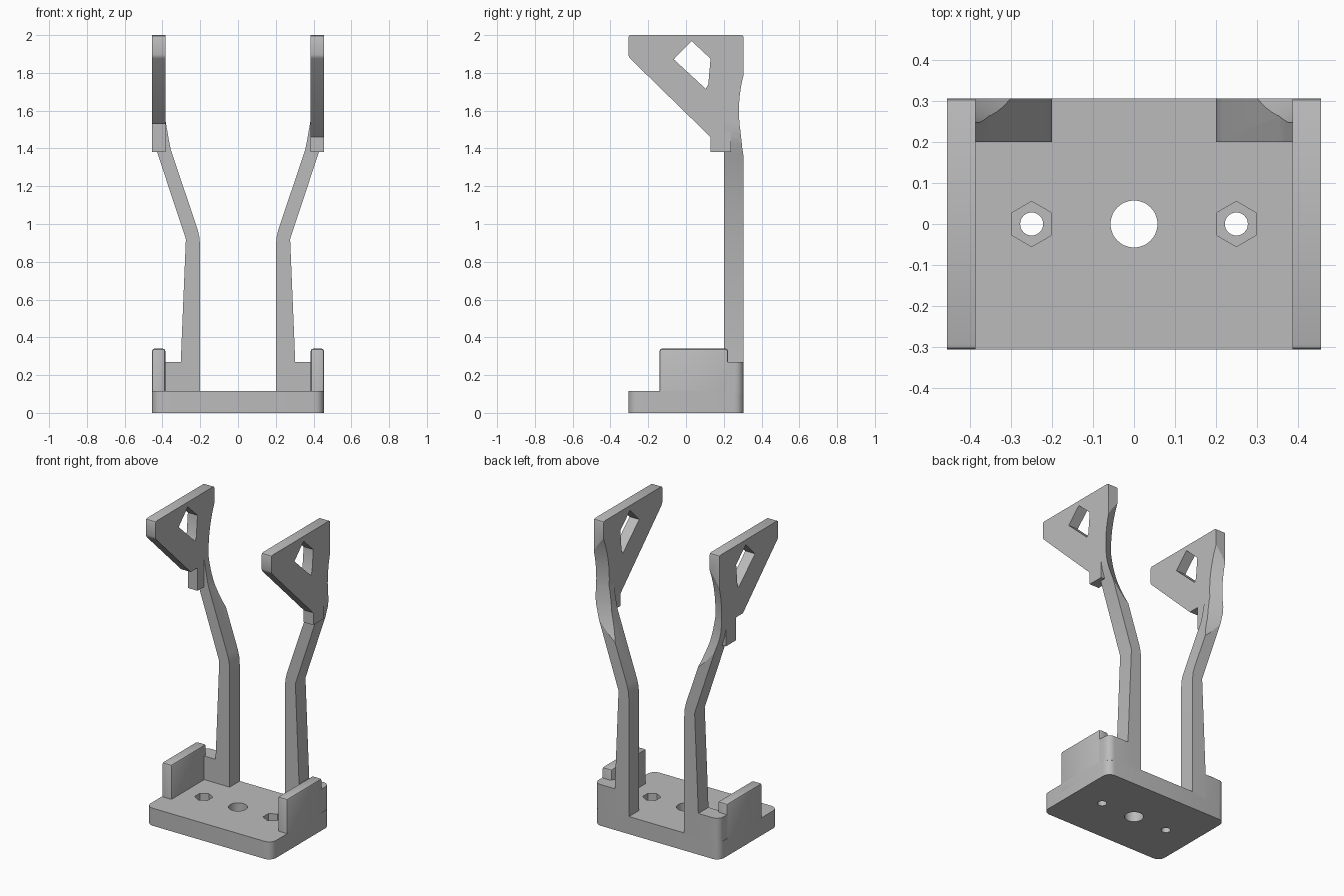
import bpy, bmesh, math
from mathutils import Matrix, Vector

if "Cube" in bpy.data.objects:
    bpy.data.objects.remove(bpy.data.objects["Cube"])

GREY = (0.5, 0.5, 0.5, 1)
grey = bpy.data.materials.new("plain grey")
grey.use_nodes = True
grey.diffuse_color = GREY
grey.node_tree.nodes["Principled BSDF"].inputs["Base Color"].default_value = GREY


def finish(bm, name):
    bmesh.ops.recalc_face_normals(bm, faces=bm.faces)
    mesh = bpy.data.meshes.new(name)
    bm.to_mesh(mesh)
    bm.free()
    mesh.materials.append(grey)
    ob = bpy.data.objects.new(name, mesh)
    bpy.context.collection.objects.link(ob)
    return ob


def prism(name, points, axis, lo, hi):
    """Extrude a flat outline along one axis from lo to hi."""
    bm = bmesh.new()
    verts = []
    for p in points:
        co = list(p)
        co.insert(axis, lo)
        verts.append(bm.verts.new(co))
    face = bm.faces.new(verts)
    ext = bmesh.ops.extrude_face_region(bm, geom=[face])["geom"]
    shift = Vector((0, 0, 0))
    shift[axis] = hi - lo
    bmesh.ops.translate(bm, vec=shift, verts=[g for g in ext if isinstance(g, bmesh.types.BMVert)])
    return finish(bm, name)


def box(name, x, y, z):
    outline = [(x[0], y[0]), (x[1], y[0]), (x[1], y[1]), (x[0], y[1])]
    return prism(name, outline, 2, *z)


def cylinder(name, radius, depth, matrix, sides=48):
    bm = bmesh.new()
    bmesh.ops.create_cone(bm, cap_ends=True, segments=sides, radius1=radius,
                          radius2=radius, depth=depth, matrix=matrix)
    return finish(bm, name)


def apply_modifier(ob, mod):
    bpy.context.view_layer.objects.active = ob
    bpy.ops.object.modifier_apply(modifier=mod.name)


def cut(ob, cutter):
    mod = ob.modifiers.new("cut", "BOOLEAN")
    mod.operation, mod.solver, mod.object = "DIFFERENCE", "EXACT", cutter
    apply_modifier(ob, mod)
    bpy.data.objects.remove(cutter)


def round_edges(ob, width, segments=3, axis=None, test=lambda p: True):
    """Round all edges, or only those along one axis which pass a test."""
    bm = bmesh.new()
    bm.from_mesh(ob.data)
    edges = []
    for e in bm.edges:
        a, b = (v.co for v in e.verts)
        along = axis is None or abs((b - a).normalized()[axis]) > 0.99
        if along and test((a + b) / 2):
            edges.append(e)
    bmesh.ops.bevel(bm, geom=edges, offset=width, segments=segments,
                    affect="EDGES", profile=0.5)
    bm.to_mesh(ob.data)
    bm.free()


parts = []

# Base plate with centre hole and two nut pockets
base = box("base_plate", (-0.455, 0.455), (-0.305, 0.305), (0, 0.115))
round_edges(base, 0.05, 6, axis=2)
cut(base, cylinder("cutter", 0.057, 1, Matrix()))
for s in (-1, 1):
    place = Matrix.Translation((s * 0.249, 0, 0))
    cut(base, cylinder("cutter", 0.028, 1, place, 32))
    pocket = Matrix.Translation((s * 0.249, 0, 0.115)) @ Matrix.Rotation(math.pi / 2, 4, "Z")
    pocket = pocket @ Matrix.Rotation(math.pi / 2, 4, "Z")
    cut(base, cylinder("cutter", 0.055, 0.11, pocket, 6))
parts.append(base)

ARM = [(0.2, 0.1), (0.2, 0.87), (0.204, 0.93), (0.215, 0.975), (0.355, 1.39),
       (0.367, 1.45), (0.386, 1.56), (0.455, 1.56), (0.455, 1.49), (0.447, 1.44),
       (0.428, 1.38), (0.276, 0.92), (0.303, 0.27), (0.303, 0.1)]
WINDOW = [(0.03, 1.968), (0.13, 1.875), (0.118, 1.74), (0.105, 1.715), (-0.065, 1.872)]


def hollow(s):
    """Large slanted cylinder that scoops the back of an arm."""
    radius = 0.8
    along = Vector((s, 0.5, 0)).normalized()
    out = Vector((-s * 0.5, 1, 0)).normalized()
    centre = Vector((s * 0.385, 0.245, 1.6)) + out * radius
    turn = along.to_track_quat("Z", "Y").to_matrix().to_4x4()
    return cylinder("cutter", radius, 3, Matrix.Translation(centre) @ turn, 128)


for s, side in ((1, "left"), (-1, "right")):
    # Low side wall
    xs = sorted((s * 0.385, s * 0.455))
    wall = box(side + "_wall", xs, (-0.14, 0.222), (0.06, 0.34))
    round_edges(wall, 0.012, 2, test=lambda p: p.z > 0.1)
    parts.append(wall)

    # Foot block behind the wall
    foot = box(side + "_foot", sorted((s * 0.25, s * 0.453)), (0.2, 0.305), (0.1, 0.27))
    round_edges(foot, 0.045, 5, axis=2, test=lambda p: abs(p.x) > 0.4 and p.y > 0.25)
    parts.append(foot)

    # Bent arm
    arm = prism(side + "_arm", [(s * x, z) for x, z in ARM], 1, 0.2, 0.305)
    cut(arm, hollow(s))
    parts.append(arm)

    # Triangular holder plate with window and tab
    front = [(0.13, 1.46)] if s > 0 else [(0.06, 1.53), (0.13, 1.53)]
    outline = [(-0.305, 2), (-0.305, 1.885)] + front
    outline += [(0.13, 1.38), (0.237, 1.38), (0.237, 1.49), (0.305, 1.49), (0.305, 2)]
    holder = prism(side + "_holder", outline, 0, *xs)
    round_edges(holder, 0.012, 2, axis=0, test=lambda p: p.z > 1.8)
    cut(holder, prism("cutter", WINDOW, 0, -1, 1))
    cut(holder, hollow(s))
    parts.append(holder)

# Smooth the rounded surfaces, keep corners sharp
bpy.ops.object.select_all(action="DESELECT")
for ob in parts:
    ob.select_set(True)
bpy.context.view_layer.objects.active = base
bpy.ops.object.shade_smooth_by_angle(angle=math.radians(25))
